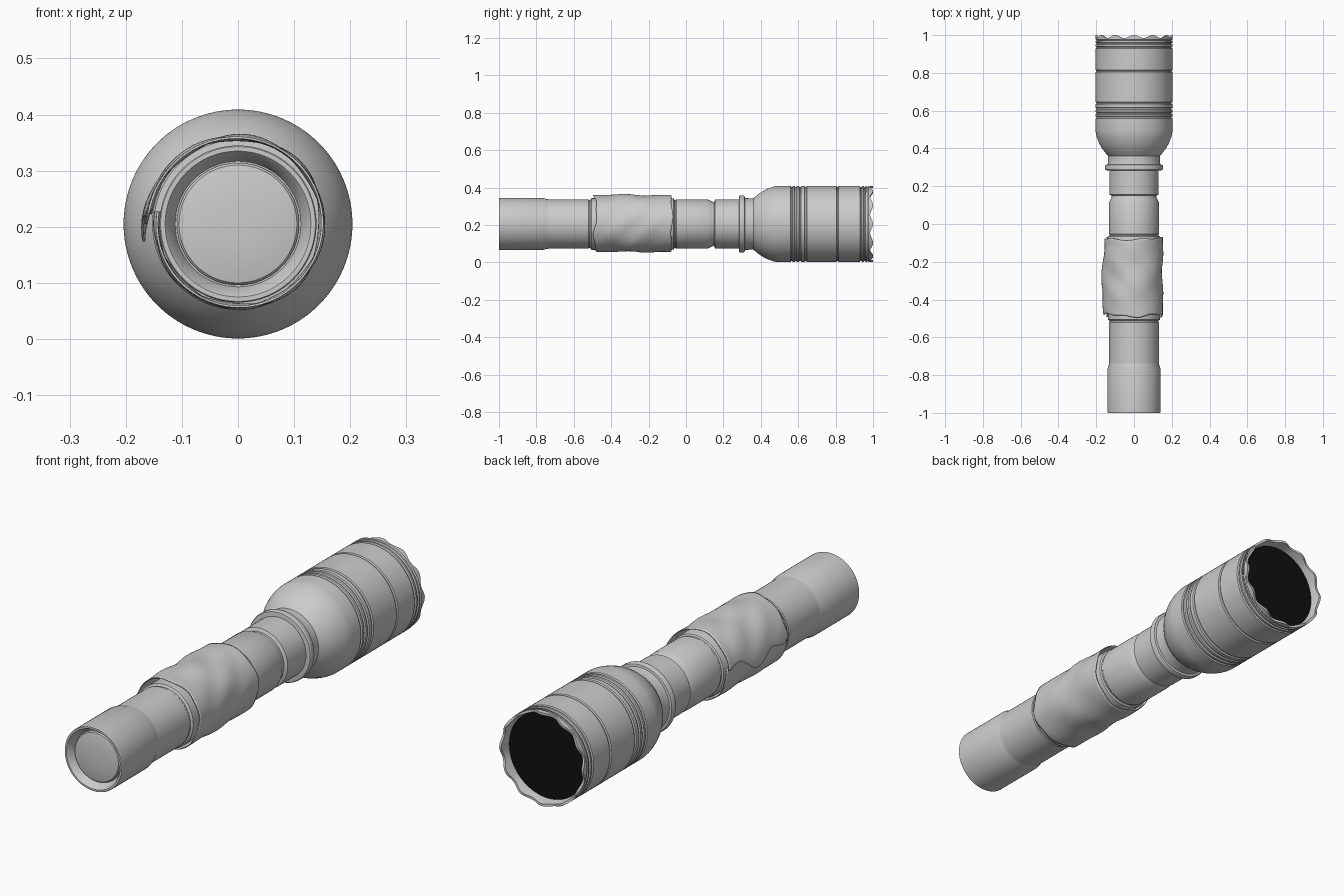
import bpy, bmesh, math
from math import sin, cos, pi, radians

if "Cube" in bpy.data.objects:
    bpy.data.objects.remove(bpy.data.objects["Cube"])

CZ = 0.205   # height of the torch axis
SEG = 64


def finish(name, bm, angle=30, recalc=True):
    if recalc:
        bmesh.ops.recalc_face_normals(bm, faces=bm.faces)
    me = bpy.data.meshes.new(name)
    bm.to_mesh(me)
    bm.free()
    ob = bpy.data.objects.new(name, me)
    bpy.context.collection.objects.link(ob)
    bpy.ops.object.select_all(action='DESELECT')
    ob.select_set(True)
    bpy.context.view_layer.objects.active = ob
    bpy.ops.object.shade_smooth_by_angle(angle=radians(angle))
    return ob


def lathe(name, profile, seg=SEG, offset=None):
    """Spin (y, r) points round the axis; r = 0 closes to a point.
    offset(i, angle) shifts ring i along y."""
    bm = bmesh.new()
    rings = []
    for i, (y, r) in enumerate(profile):
        if r == 0:
            rings.append([bm.verts.new((0, y, CZ))] * seg)
            continue
        ring = []
        for k in range(seg):
            a = 2 * pi * k / seg
            dy = offset(i, a) if offset else 0
            ring.append(bm.verts.new((r * sin(a), y + dy, CZ + r * cos(a))))
        rings.append(ring)
    for p, q in zip(rings, rings[1:]):
        for k in range(seg):
            n = (k + 1) % seg
            face = list(dict.fromkeys((p[k], p[n], q[n], q[k])))
            bm.faces.new(face)
    return finish(name, bm)


def groove(y, r, w=0.006, d=0.006):
    return [(y - w, r), (y - w * 0.5, r - d), (y + w * 0.5, r - d), (y + w, r)]


# Tail cap with recessed rear opening
lathe("tail_cap", [(-0.962, 0.0), (-0.962, 0.112), (-0.968, 0.114), (-0.998, 0.128),
                   (-1.0, 0.130), (-1.0, 0.138), (-0.997, 0.140), (-0.765, 0.140),
                   (-0.745, 0.133), (-0.735, 0.132)])

# Domed switch button
lathe("tail_button", [(-0.96, 0.109), (-0.972, 0.109), (-0.977, 0.105), (-0.982, 0.08),
                      (-0.985, 0.045), (-0.986, 0.0)])

# Battery tube with grip section
lathe("body_tube", [(-0.75, 0.132), (-0.522, 0.132), (-0.518, 0.129), (-0.512, 0.129),
                    (-0.506, 0.138), (-0.075, 0.138), (-0.066, 0.136), (-0.062, 0.129),
                    (-0.056, 0.129), (-0.052, 0.132), (0.115, 0.132), (0.135, 0.122),
                    (0.145, 0.118), (0.15, 0.118), (0.156, 0.131), (0.29, 0.131)])

# Neck with raised ring
lathe("neck_ring", [(0.27, 0.131), (0.283, 0.131), (0.285, 0.150), (0.29, 0.153),
                    (0.307, 0.153), (0.313, 0.150), (0.315, 0.140), (0.325, 0.138),
                    (0.355, 0.137), (0.37, 0.137)])

# Flared head with machined grooves
R = 0.204
head = [(0.35, 0.134), (0.36, 0.136), (0.375, 0.150), (0.40, 0.169), (0.43, 0.186),
        (0.46, 0.197), (0.48, 0.202), (0.495, R)]
for gy in (0.565, 0.587, 0.61, 0.64, 0.81, 0.935, 0.955):
    head += groove(gy, R)
head.append((0.968, R))
lathe("head", head)

# Scalloped bezel
bezel = [(0.966, 0.200), (0.972, 0.199), (0.977, R), (0.992, R), (0.992, 0.194),
         (0.955, 0.187)]
lathe("bezel", bezel, 96,
      lambda i, a: 0.008 * cos(12 * a) if i in (3, 4) else 0)

# Dark lens
lens = lathe("lens", [(0.955, 0.188), (0.956, 0.0)])
mat = bpy.data.materials.new("dark_glass")
mat.diffuse_color = (0.005, 0.005, 0.005, 1)
mat.use_nodes = True
mat.node_tree.nodes["Principled BSDF"].inputs["Base Color"].default_value = mat.diffuse_color
lens.data.materials.append(mat)

# Cloth wrap: a spiral sheet with a loose rippled flap on the left
bm = bmesh.new()
NU, NV = 110, 40
grid = []
for j in range(NV + 1):
    v = j / NV
    row = []
    end = radians(168 + 16 * sin(pi * v) + 7 * sin(13 * v + 0.5))
    for i in range(NU + 1):
        u = i / NU
        a = -pi * 1.05 + u * (end + pi * 1.05)
        y0 = -0.485 + 0.008 * sin(3 * a) + 0.004 * sin(7 * a + 1)
        y1 = -0.078 + 0.006 * sin(2 * a + 1) + 0.004 * sin(6 * a)
        y = y0 + (y1 - y0) * v
        r = 0.144 + 0.012 * u + 0.013 * u ** 8 * sin(pi * min(1, v + 0.1)) \
            + 0.003 * sin(pi * v) * (sin(3 * a + 9 * v) + sin(5 * a - 14 * v) * 0.7)
        row.append(bm.verts.new((r * cos(a), y, CZ + r * sin(a))))
    grid.append(row)
for j in range(NV):
    for i in range(NU):
        bm.faces.new((grid[j][i], grid[j + 1][i], grid[j + 1][i + 1], grid[j][i + 1]))
wrap = finish("cloth_wrap", bm, 40)
sol = wrap.modifiers.new("thickness", 'SOLIDIFY')
sol.thickness = 0.004
sol.offset = 0
